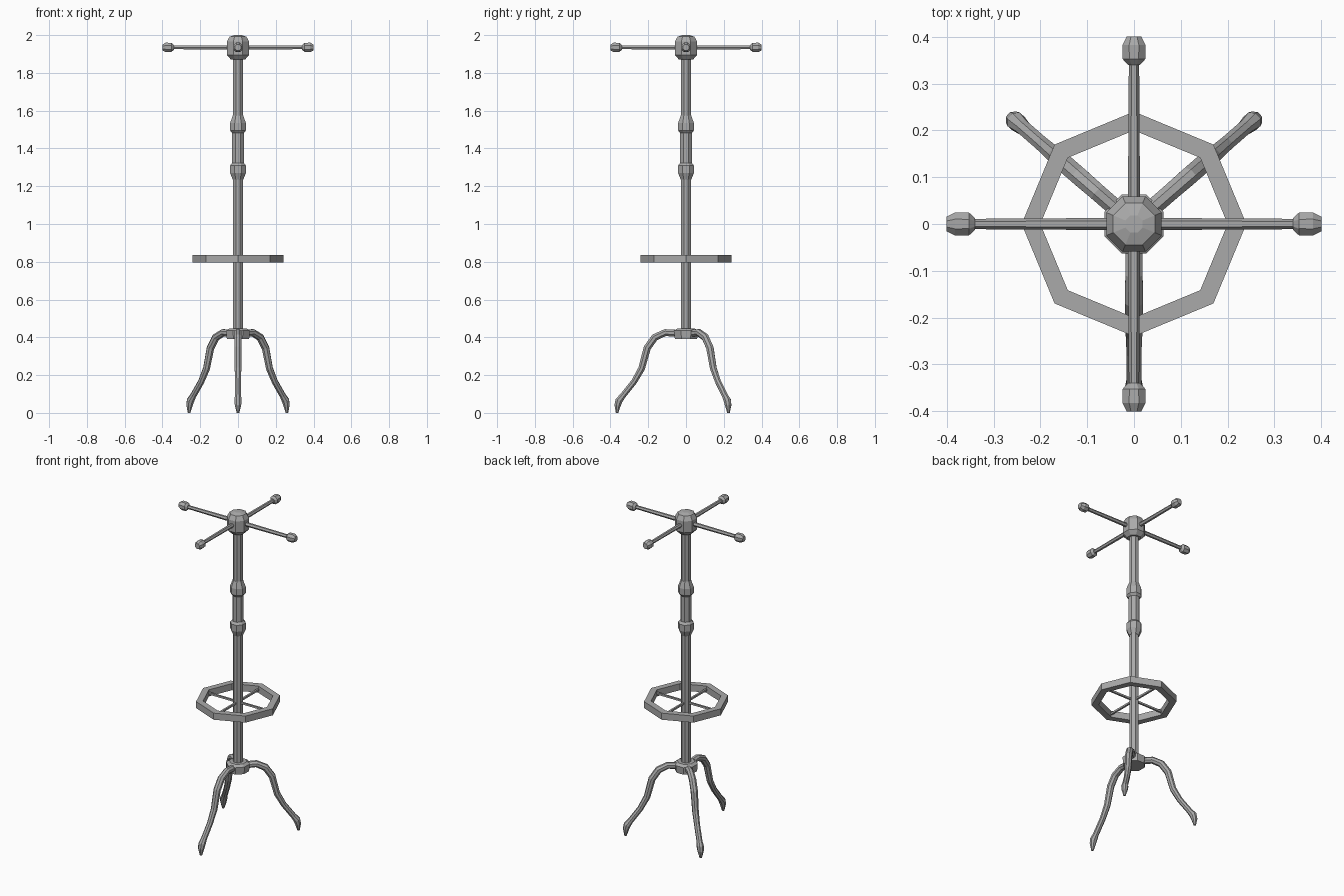
import bpy, bmesh
from math import radians, cos, sin, pi
from mathutils import Vector

cube = bpy.data.objects.get("Cube")
if cube:
    bpy.data.objects.remove(cube)

grey = bpy.data.materials.new("mid grey")
grey.use_nodes = True
COLOUR = (0.4, 0.4, 0.4, 1)
grey.diffuse_color = COLOUR
grey.node_tree.nodes["Principled BSDF"].inputs["Base Color"].default_value = COLOUR


def finish(name, bm, turn=0):
    bmesh.ops.recalc_face_normals(bm, faces=bm.faces)
    mesh = bpy.data.meshes.new(name)
    bm.to_mesh(mesh)
    bm.free()
    mesh.materials.append(grey)
    obj = bpy.data.objects.new(name, mesh)
    obj.rotation_euler.z = radians(turn)
    bpy.context.collection.objects.link(obj)
    return obj


def sweep(name, path, sides=8, turn=0):
    """Capped tube through (x, z, radius) stations in the xz plane, turned about z."""
    bm = bmesh.new()
    pts = [Vector((x, 0, z)) for x, z, r in path]
    side = Vector((0, 1, 0))
    rings = []
    for i, p in enumerate(pts):
        tangent = (pts[min(i + 1, len(pts) - 1)] - pts[max(i - 1, 0)]).normalized()
        normal = side.cross(tangent)
        ring = []
        for k in range(sides):
            a = (k + 0.5) * 2 * pi / sides
            ring.append(bm.verts.new(p + path[i][2] * (cos(a) * normal + sin(a) * side)))
        rings.append(ring)
    for a, b in zip(rings, rings[1:]):
        for k in range(sides):
            n = (k + 1) % sides
            bm.faces.new((a[k], a[n], b[n], b[k]))
    bm.faces.new(rings[0])
    bm.faces.new(rings[-1])
    return finish(name, bm, turn)


def upright(name, profile):
    return sweep(name, [(0, z, r) for r, z in profile])


# Central pole with its two turned collars
upright("pole", [(0.028, 0.39), (0.028, 1.9)])
upright("pole_grip", [(0.033, 1.28), (0.033, 1.52)])
upright("upper_collar", [(0.032, 1.48), (0.045, 1.495), (0.045, 1.535), (0.03, 1.575)])
upright("lower_collar", [(0.03, 1.235), (0.045, 1.27), (0.045, 1.31), (0.032, 1.325)])

# Faceted head on top and hub for the legs
upright("head", [(0.04, 1.87), (0.064, 1.895), (0.064, 1.965), (0.048, 1.992), (0.02, 2.0)])
upright("leg_hub", [(0.064, 0.39), (0.068, 0.435), (0.05, 0.447)])

# Four hanging pegs with knobs
for turn, where in ((0, "left"), (90, "back"), (180, "right"), (270, "front")):
    sweep(where + "_peg", [(0.03, 1.935, 0.013), (0.35, 1.935, 0.011)], 6, turn)
    sweep(where + "_knob", [(0.34, 1.935, 0.014), (0.352, 1.935, 0.026),
                            (0.382, 1.935, 0.027), (0.4, 1.935, 0.017)], 8, turn)
    sweep(where + "_ring_spoke", [(0.02, 0.815, 0.008), (0.21, 0.815, 0.008)], 4, turn)

# Octagonal umbrella ring with a square section
bm = bmesh.new()
section = ((0.2, 0.795), (0.24, 0.795), (0.24, 0.836), (0.2, 0.836))
loops = [[bm.verts.new((r * cos(k * pi / 4), r * sin(k * pi / 4), z)) for r, z in section]
         for k in range(8)]
for k in range(8):
    a, b = loops[k], loops[(k + 1) % 8]
    for j in range(4):
        m = (j + 1) % 4
        bm.faces.new((a[j], a[m], b[m], b[j]))
finish("umbrella_ring", bm)

# Three curved legs ending in pointed feet
leg = [(0.03, 0.42, 0.02), (0.11, 0.425, 0.02), (0.165, 0.4, 0.021), (0.205, 0.345, 0.021),
       (0.235, 0.235, 0.019), (0.275, 0.165, 0.017), (0.335, 0.09, 0.017),
       (0.355, 0.065, 0.021), (0.362, 0.04, 0.018), (0.365, 0.0, 0.007)]
for turn, where, reach in ((270, "front", 1), (41, "back_left", 0.94), (139, "back_right", 0.94)):
    sweep(where + "_leg", [(x * reach, z, r) for x, z, r in leg], 8, turn)
